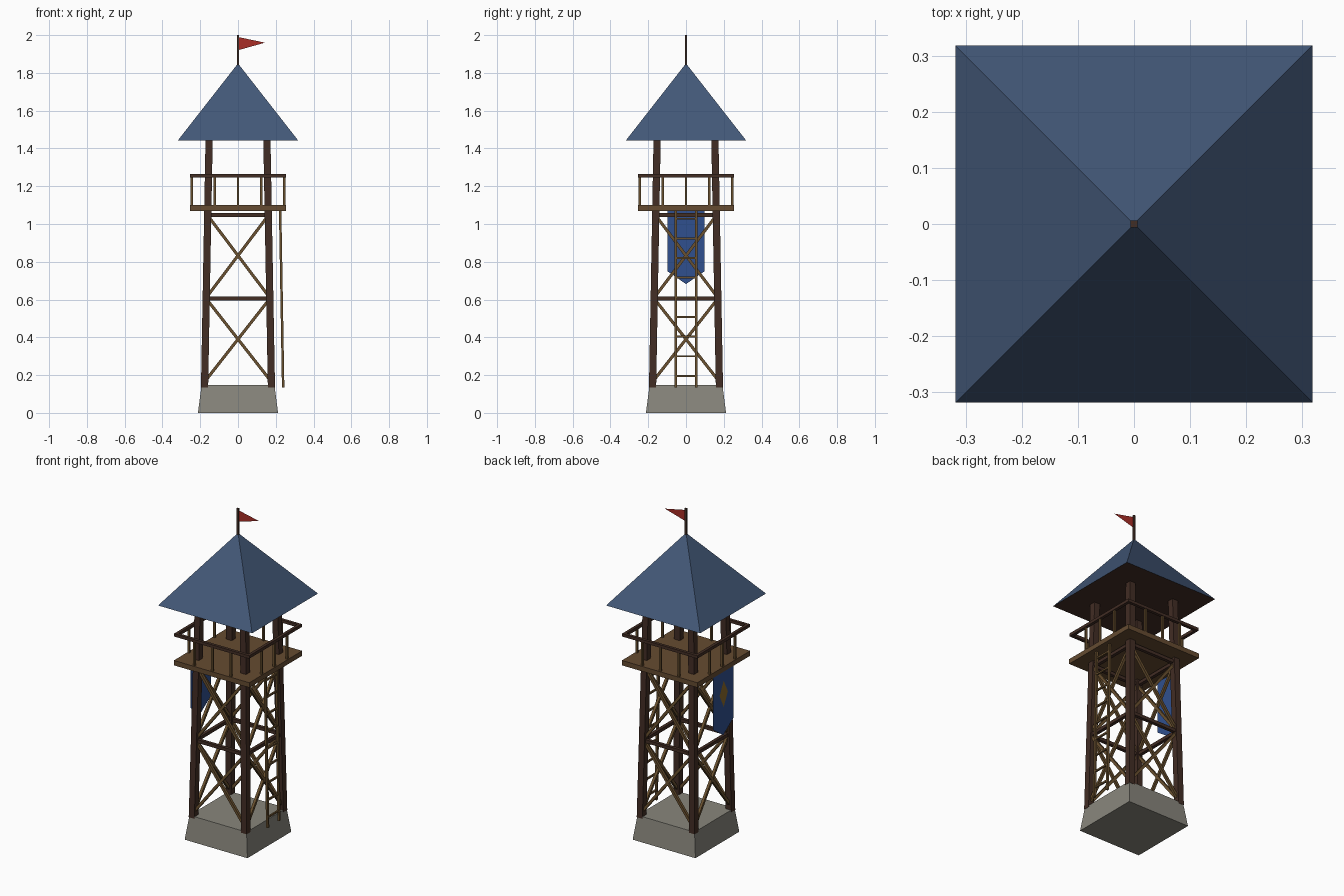
import bpy, bmesh, math
from mathutils import Vector, Matrix

if "Cube" in bpy.data.objects:
    bpy.data.objects.remove(bpy.data.objects["Cube"])


def mat(name, hexcol):
    lin = []
    for i in (0, 2, 4):
        c = int(hexcol[i:i + 2], 16) / 255
        lin.append(c / 12.92 if c <= 0.04045 else ((c + 0.055) / 1.055) ** 2.4)
    m = bpy.data.materials.new(name)
    m.diffuse_color = (*lin, 1)
    m.use_nodes = True
    m.node_tree.nodes["Principled BSDF"].inputs["Base Color"].default_value = m.diffuse_color
    return m


STONE = mat("grey stone", "88867c")
DARK = mat("dark timber", "422d24")
WOOD = mat("light timber", "69502f")
PLANK = mat("plank brown", "654b31")
ROOF = mat("slate blue", "435878")
RED = mat("flag red", "a82d26")
BLUE = mat("banner blue", "30508f")
GOLD = mat("emblem gold", "8a6a2c")


def finish(name, bm, *mats):
    me = bpy.data.meshes.new(name)
    bm.to_mesh(me)
    bm.free()
    for m in mats:
        me.materials.append(m)
    ob = bpy.data.objects.new(name, me)
    bpy.context.collection.objects.link(ob)
    return ob


def beam(bm, a, b, w, h=None, ref=(0, 1, 0), rot=0):
    """Square timber from a to b, turned by rot quarter turns about z."""
    a, b, h = Vector(a), Vector(b), h or w
    d = b - a
    n = d.normalized()
    u = Vector(ref).cross(n).normalized()
    v = n.cross(u)
    m = Matrix((u * w, v * h, d)).transposed().to_4x4()
    m.translation = (a + b) / 2
    bmesh.ops.create_cube(bm, size=1, matrix=Matrix.Rotation(rot * math.pi / 2, 4, 'Z') @ m)


def frustum(name, r1, r2, z0, z1, *mats):
    """Four-sided block or pyramid given by half widths."""
    bm = bmesh.new()
    q = math.sqrt(2)
    m = Matrix.Translation((0, 0, (z0 + z1) / 2)) @ Matrix.Rotation(math.pi / 4, 4, 'Z')
    bmesh.ops.create_cone(bm, cap_ends=True, segments=4, radius1=r1 * q, radius2=r2 * q,
                          depth=z1 - z0, matrix=m)
    bmesh.ops.remove_doubles(bm, verts=bm.verts, dist=1e-5)
    bm.normal_update()
    if len(mats) > 1:
        for f in bm.faces:
            f.material_index = 1 if f.normal.z < -0.9 else 0
    return finish(name, bm, *mats)


def sheet(name, pts, m):
    bm = bmesh.new()
    bm.faces.new([bm.verts.new(p) for p in pts])
    return finish(name, bm, m)


# stone base, platform, roof with timber underside
frustum("stone_base", 0.212, 0.193, 0, 0.147, STONE)
frustum("platform", 0.255, 0.255, 1.07, 1.10, PLANK)
frustum("roof", 0.318, 0, 1.443, 1.85, ROOF, DARK)

# tapering corner legs
Z0, Z1 = 0.135, 1.446


def leg_x(z):
    return 0.177 + (0.153 - 0.177) * (z - Z0) / (Z1 - Z0)


bm = bmesh.new()
for sx in (-1, 1):
    for sy in (-1, 1):
        a, b = leg_x(Z0), leg_x(Z1)
        beam(bm, (sx * a, sy * a, Z0), (sx * b, sy * b, Z1), 0.038)
finish("legs", bm, DARK)

# cross beams, diagonal braces and railing on all four sides
beams, braces, rails, posts = (bmesh.new() for _ in range(4))
for k in range(4):
    for z in (0.605, 1.048):
        x = leg_x(z)
        beam(beams, (-x, -x, z), (x, -x, z), 0.02, rot=k)
    for lo, hi in ((0.165, 0.605), (0.61, 1.045)):
        p, q = leg_x(lo), leg_x(hi)
        for s in (-1, 1):
            beam(braces, (-s * p, -p, lo), (s * q, -q, hi), 0.016, rot=k)
    beam(rails, (-0.254, -0.245, 1.255), (0.254, -0.245, 1.255), 0.018, rot=k)
    for x in (-0.123, 0, 0.123):
        beam(posts, (x, -0.245, 1.095), (x, -0.245, 1.25), 0.012, rot=k)
finish("cross_beams", beams, DARK)
finish("diagonal_braces", braces, WOOD)
finish("handrails", rails, DARK)
finish("railing_posts", posts, WOOD)

# leaning ladder on the right side
bm = bmesh.new()
for y in (-0.055, 0.055):
    beam(bm, (0.239, y, 0.135), (0.223, y, 1.08), 0.013)
for i in range(9):
    z = 0.196 + i * 0.104
    x = 0.238 - 0.016 * (z - 0.135) / 0.945
    beam(bm, (x, -0.055, z), (x, 0.055, z), 0.01, ref=(0, 0, 1))
finish("ladder", bm, WOOD)

# hanging banner with a diamond emblem on the left side
X = -0.252
sheet("banner", [(X, 0.098, 1.08), (X, -0.098, 1.08), (X, -0.098, 0.75),
                 (X, 0, 0.682), (X, 0.098, 0.75)][::-1], BLUE)
sheet("banner_emblem", [(X - 0.003, 0, 1.015), (X - 0.003, 0.04, 0.935),
                        (X - 0.003, 0, 0.855), (X - 0.003, -0.04, 0.935)], GOLD)

# flagpole and pennant
bm = bmesh.new()
beam(bm, (0, 0, 1.83), (0, 0, 2.0), 0.013)
finish("flagpole", bm, DARK)
sheet("pennant", [(0, 0, 1.92), (0.143, 0, 1.96), (0, 0, 1.99)], RED)
